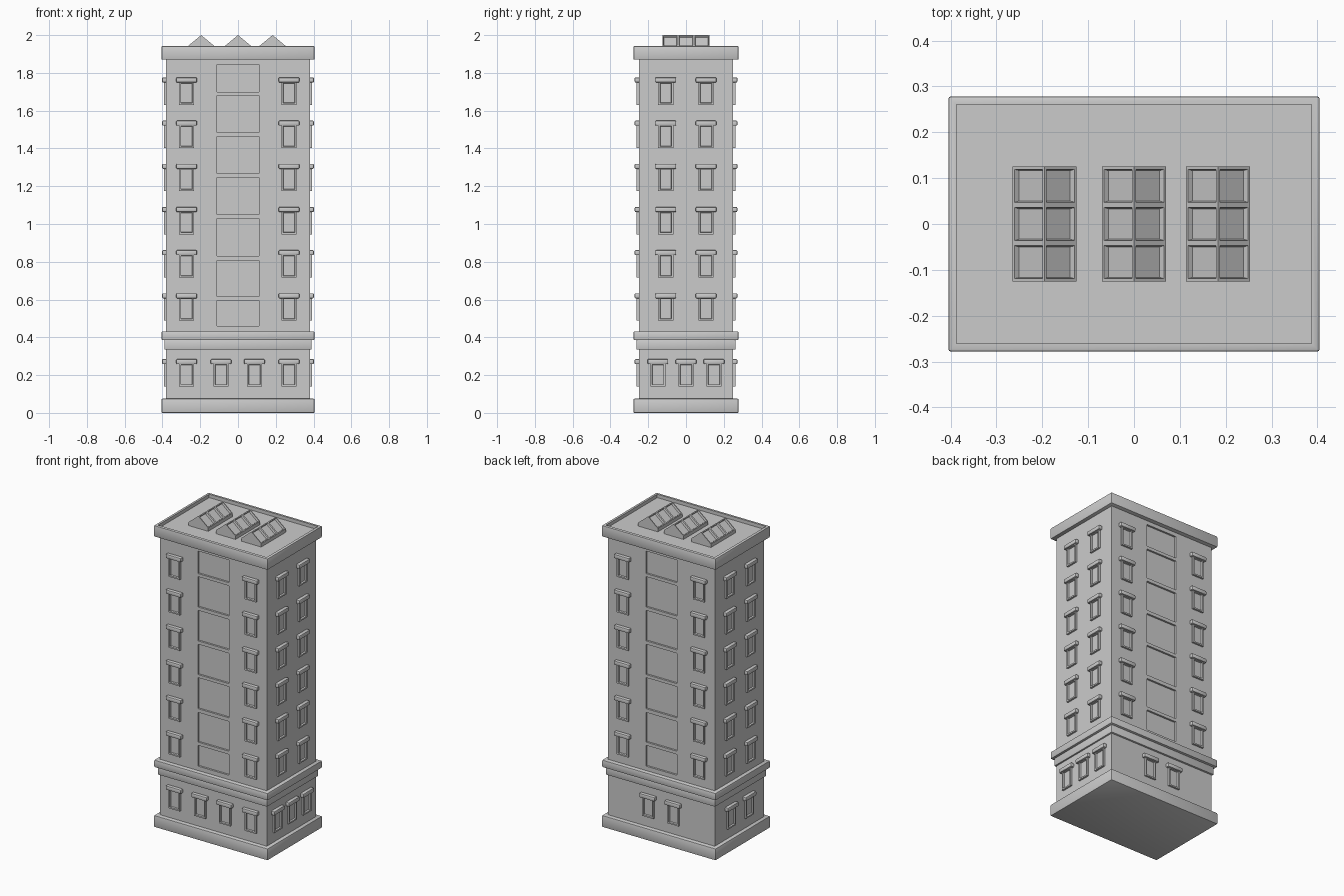
import bpy, bmesh, math
from mathutils import Matrix, Vector

if "Cube" in bpy.data.objects:
    bpy.data.objects.remove(bpy.data.objects["Cube"])


def add_box(bm, x0, x1, y0, y1, z0, z1):
    m = (Matrix.Translation(((x0 + x1) / 2, (y0 + y1) / 2, (z0 + z1) / 2))
         @ Matrix.Diagonal((x1 - x0, y1 - y0, z1 - z0, 1)))
    return bmesh.ops.create_cube(bm, size=1, matrix=m)["verts"]


def to_mesh(name, bm):
    bmesh.ops.recalc_face_normals(bm, faces=bm.faces)
    me = bpy.data.meshes.new(name)
    bm.to_mesh(me)
    bm.free()
    return me


def add_object(name, me):
    ob = bpy.data.objects.new(name, me)
    bpy.context.collection.objects.link(ob)
    return ob


def slab(name, hx, hy, z0, z1, bevel=0.0):
    bm = bmesh.new()
    add_box(bm, -hx, hx, -hy, hy, z0, z1)
    if bevel:
        bmesh.ops.bevel(bm, geom=bm.edges[:], offset=bevel, segments=2,
                        profile=0.5, affect='EDGES')
    return add_object(name, to_mesh(name, bm))


W, D = 0.38, 0.25

# Plinth, ground floor and belt courses
slab("plinth", 0.405, 0.278, 0, 0.075, 0.005)
slab("ground_floor", W, D, 0.07, 0.345)
slab("lower_belt", 0.39, 0.262, 0.335, 0.388, 0.004)
slab("upper_belt", 0.405, 0.278, 0.385, 0.432, 0.006)

# Tower with a column of sunken panels on front and back
tower = slab("tower", W, D, 0.42, 1.88)
panels = [(0.46, 0.594), (0.615, 0.806), (0.83, 1.03), (1.05, 1.245),
          (1.267, 1.463), (1.485, 1.68), (1.70, 1.845)]
bm = bmesh.new()
for z0, z1 in panels:
    for s in (-1, 1):
        ya, yb = sorted((s * (D - 0.012), s * (D + 0.05)))
        add_box(bm, -0.11, 0.11, ya, yb, z0, z1)
cutter = add_object("panel_cutter", to_mesh("panel_cutter", bm))
cutter.hide_render = True
mod = tower.modifiers.new("panels", 'BOOLEAN')
mod.operation = 'DIFFERENCE'
mod.solver = 'EXACT'
mod.object = cutter
dg = bpy.context.evaluated_depsgraph_get()
carved = bpy.data.meshes.new_from_object(tower.evaluated_get(dg))
tower.modifiers.clear()
tower.data = carved
bpy.data.objects.remove(cutter)

# Roof cornice with a shallow parapet
bm = bmesh.new()
add_box(bm, -0.405, 0.405, -0.278, 0.278, 1.87, 1.942)
bmesh.ops.bevel(bm, geom=bm.edges[:], offset=0.005, segments=2,
                profile=0.5, affect='EDGES')
top = max(bm.faces, key=lambda f: f.calc_center_median().z + f.calc_area())
bmesh.ops.inset_region(bm, faces=[top], thickness=0.018)
rim = bmesh.ops.extrude_face_region(bm, geom=[top])
bmesh.ops.translate(bm, vec=(0, 0, -0.022),
                    verts=[v for v in rim["geom"] if isinstance(v, bmesh.types.BMVert)])
if top.is_valid:
    bm.faces.remove(top)
add_object("roof_cornice", to_mesh("roof_cornice", bm))

# Gabled skylight with three sunken panes per slope
bm = bmesh.new()
profile = [(-0.07, 1.915), (0.07, 1.915), (0.07, 1.942), (0, 2.0), (-0.07, 1.942)]
ys = [-0.125, -0.0417, 0.0417, 0.125]
rings = [[bm.verts.new((x, y, z)) for x, z in profile] for y in ys]
panes = []
for a, b in zip(rings, rings[1:]):
    for i in range(5):
        j = (i + 1) % 5
        f = bm.faces.new((a[i], a[j], b[j], b[i]))
        if i in (2, 3):
            panes.append(f)
bm.faces.new(rings[0])
bm.faces.new(rings[-1])
bmesh.ops.recalc_face_normals(bm, faces=bm.faces)
bmesh.ops.inset_individual(bm, faces=panes, thickness=0.008)
bmesh.ops.inset_individual(bm, faces=panes, thickness=0.004, depth=-0.012)
skylight = to_mesh("skylight", bm)
for x in (-0.195, 0, 0.183):
    add_object("skylight", skylight).location.x = x

# Window: frame with sunken pane, and a lintel, facing -y from the wall plane
bm = bmesh.new()
add_box(bm, -0.04, 0.04, -0.012, 0.005, 0, 0.125)
bm.normal_update()
pane = min(bm.faces, key=lambda f: f.calc_center_median().y)
bmesh.ops.inset_region(bm, faces=[pane], thickness=0.013)
bmesh.ops.inset_region(bm, faces=[pane], thickness=0.003, depth=-0.010)
lintel = add_box(bm, -0.055, 0.055, -0.022, 0.005, 0.118, 0.145)
edges = list({e for v in lintel for e in v.link_edges})
bmesh.ops.bevel(bm, geom=edges, offset=0.006, segments=2, profile=0.5, affect='EDGES')
window = to_mesh("window", bm)


def place_windows(turn, dist, offsets, heights):
    rot = Matrix.Rotation(math.radians(turn), 4, 'Z')
    for z in heights:
        for u in offsets:
            ob = add_object("window", window)
            ob.matrix_world = rot @ Matrix.Translation(Vector((u, -dist, z)))


floors = [0.488 + 0.2286 * i for i in range(6)]
ground = [0.14]
# Front, right, back, left: tower offsets, then ground floor offsets
for turn, dist, upper, lower in (
        (0, D, (-0.272, 0.27), (-0.272, -0.09, 0.087, 0.27)),
        (90, W, (-0.107, 0.106), (-0.149, 0, 0.148)),
        (180, D, (-0.27, 0.272), (-0.09, 0.09)),
        (270, W, (-0.106, 0.107), (-0.09, 0.09))):
    place_windows(turn, dist, upper, floors)
    place_windows(turn, dist, lower, ground)

# Smooth shading with sharp edges kept
for ob in bpy.context.scene.objects:
    ob.select_set(True)
    bpy.context.view_layer.objects.active = ob
bpy.ops.object.shade_smooth_by_angle(angle=math.radians(35))
